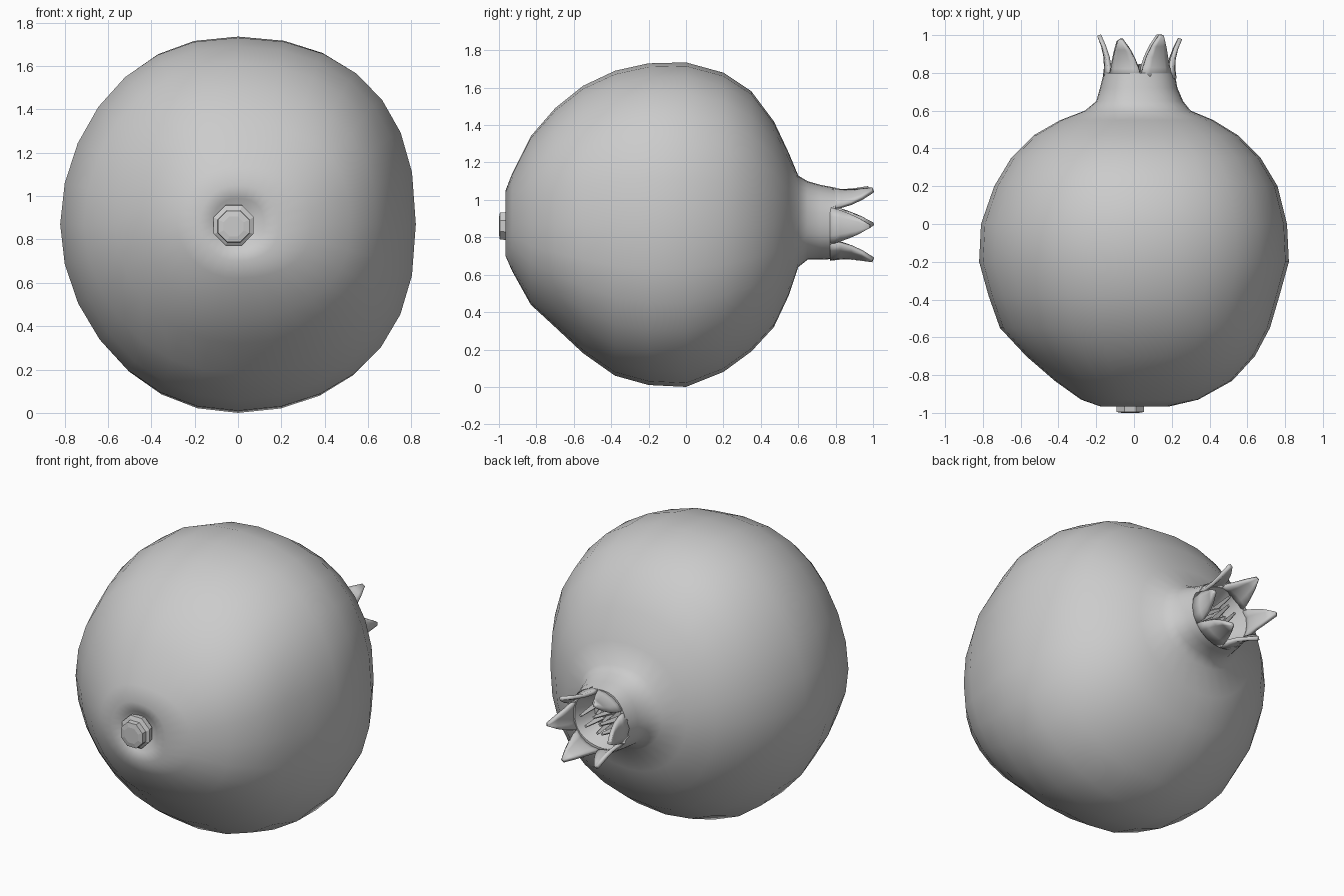
import bpy, math, random
from mathutils import Vector, Matrix

random.seed(4)
if "Cube" in bpy.data.objects:
    bpy.data.objects.remove(bpy.data.objects["Cube"])

grey = bpy.data.materials.new("plain_grey")
grey.use_nodes = True
COLOUR = (0.6, 0.6, 0.6, 1)
grey.diffuse_color = COLOUR
grey.node_tree.nodes["Principled BSDF"].inputs["Base Color"].default_value = COLOUR


def add_object(name, verts, faces, smooth_angle=None):
    mesh = bpy.data.meshes.new(name)
    mesh.from_pydata(verts, [], faces)
    mesh.materials.append(grey)
    obj = bpy.data.objects.new(name, mesh)
    bpy.context.collection.objects.link(obj)
    bpy.ops.object.select_all(action="DESELECT")
    obj.select_set(True)
    bpy.context.view_layer.objects.active = obj
    bpy.ops.object.mode_set(mode="EDIT")
    bpy.ops.mesh.select_all(action="SELECT")
    bpy.ops.mesh.normals_make_consistent(inside=False)
    bpy.ops.object.mode_set(mode="OBJECT")
    if smooth_angle:
        bpy.ops.object.shade_smooth_by_angle(angle=math.radians(smooth_angle))
    return obj


def loft(name, rings, smooth_angle=None):
    """Skin equal rings of points and cap both ends."""
    n = len(rings[0])
    verts = [p for ring in rings for p in ring]
    faces = [(r * n + i, r * n + (i + 1) % n, r * n + n + (i + 1) % n, r * n + n + i)
             for r in range(len(rings) - 1) for i in range(n)]
    faces += [tuple(range(n)), tuple(range(len(verts) - n, len(verts)))]
    return add_object(name, verts, faces, smooth_angle)


def lopsided_ring(y, right, left, top, bottom, sides=28):
    """Slightly squared oval with a different reach in each direction."""
    ring = []
    for i in range(sides):
        a = math.tau * i / sides
        c, s = math.cos(a), math.sin(a)
        power = 2 / (2.15 + 0.2 * math.cos(a - 0.3))
        x = math.copysign(abs(c) ** power, c) * (right if c > 0 else left)
        z = math.copysign(abs(s) ** power, s) * (top if s > 0 else bottom)
        ring.append((x, y, 0.87 + z))
    return ring


# Fruit body with front dimple, neck and hollow crown cup
stations = [
    (-.91, .06, .06, .06, .06),
    (-.95, .12, .12, .12, .12),
    (-.965, .19, .18, .18, .17),
    (-.93, .34, .28, .27, .25),
    (-.83, .52, .42, .47, .43),
    (-.7, .64, .57, .62, .55),
    (-.55, .72, .71, .74, .69),
    (-.38, .77, .77, .82, .81),
    (-.2, .82, .82, .86, .86),
    (0, .81, .81, .865, .87),
    (.2, .76, .74, .81, .79),
    (.35, .67, .65, .71, .68),
    (.47, .55, .53, .55, .55),
    (.55, .42, .39, .38, .38),
    (.6, .3, .26, .26, .23),
    (.65, .26, .2, .23, .19),
    (.72, .23, .18, .21, .19),
    (.8, .215, .16, .195, .185),
    (.8, .19, .14, .17, .16),
    (.68, .14, .1, .12, .12),
]
loft("fruit_body", [lopsided_ring(*s) for s in stations], 50)

# Crown petals: curved strips that narrow to a tip
AXIS = Vector((.03, 0, .87))
for k, degrees in enumerate((58, 118, 180, 240, 298, 357)):
    verts, faces = [], []
    rows, cols = 5, 5
    length = random.uniform(.2, .23) if k % 2 else .23
    for r in range(rows):
        t = r / (rows - 1)
        half = math.radians(31) * (1 - .92 * t ** 1.4)
        for c in range(cols):
            a = math.radians(degrees) + half * (2 * c / (cols - 1) - 1)
            radius = .185 - .012 * math.sin(math.pi * t) + .03 * t * t
            verts.append(AXIS + Vector((radius * math.cos(a), .77 + length * t,
                                        radius * math.sin(a))))
    for r in range(rows - 1):
        for c in range(cols - 1):
            i = r * cols + c
            faces.append((i, i + 1, i + cols + 1, i + cols))
    petal = add_object("crown_petal", verts, faces, 40)
    shell = petal.modifiers.new("thickness", "SOLIDIFY")
    shell.thickness = .022
    shell.offset = 0

# Dried stamens inside the crown
for k in range(9):
    a = k * 2.4
    spread = .035 * math.sqrt(k)
    base = AXIS + Vector((spread * math.cos(a), .67, spread * math.sin(a)))
    tip = base + Vector((random.uniform(-.03, .03), random.uniform(.12, .19),
                         random.uniform(-.03, .03)))
    rings = []
    for centre, size in ((base, .022), (tip, .01)):
        rings.append([centre + Vector((size * math.cos(b), 0, size * math.sin(b)))
                      for b in (0, math.tau / 4, math.pi, math.pi * 1.5)])
    loft("stamen", rings)


# Stem stub: flaring faceted nub with a recessed tip
def stub_ring(y, size, lift=0):
    return [(-.02 + size * math.cos(b), y, .86 + lift + size * math.sin(b))
            for b in (math.tau * (i + .5) / 8 for i in range(8))]


loft("stem_stub", [stub_ring(-.88, .06), stub_ring(-.925, .095, .01),
                   stub_ring(-.955, .1, .005), stub_ring(-.965, .08),
                   stub_ring(-.995, .078), stub_ring(-1, .05)])
